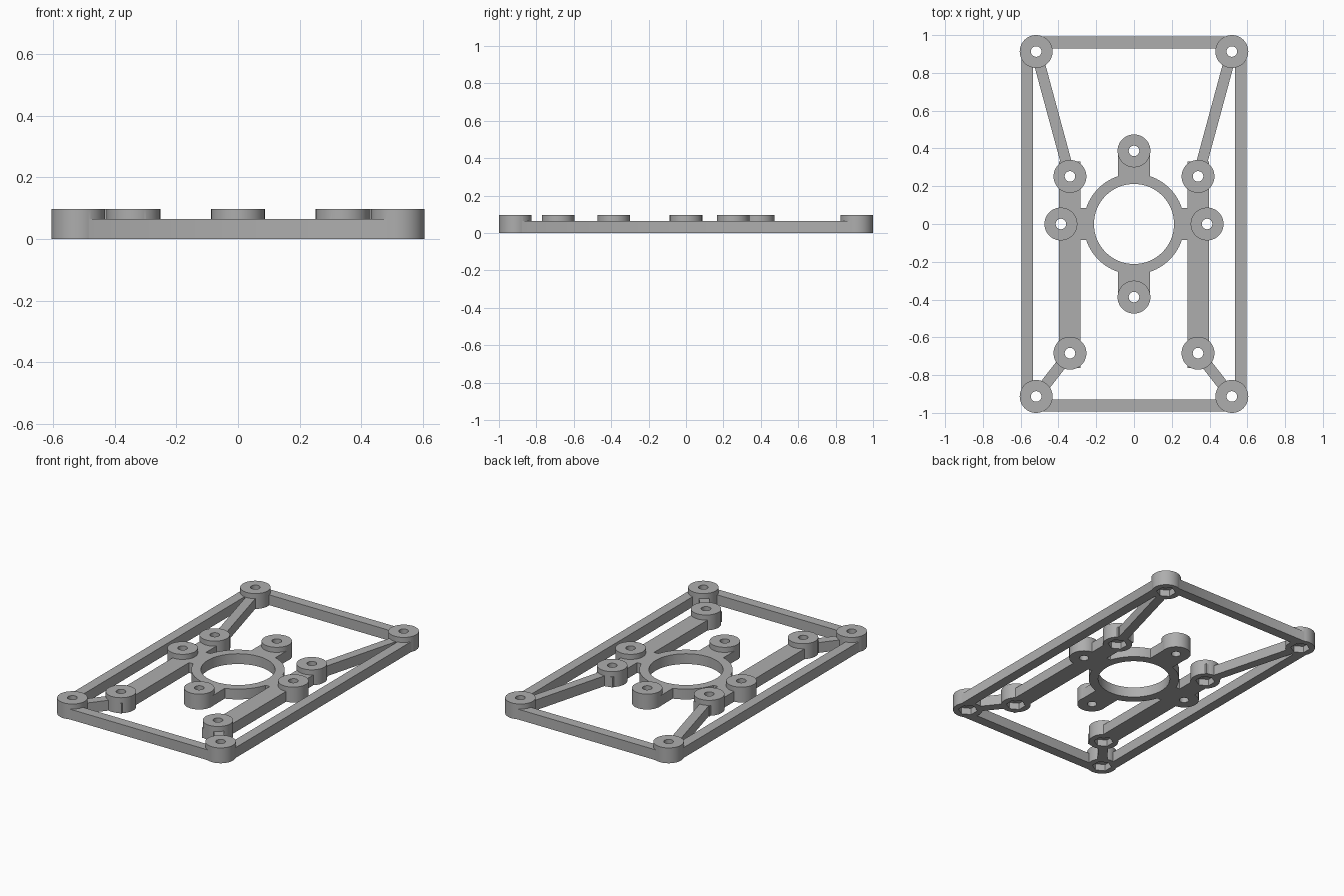
import bpy, bmesh, math
from mathutils import Matrix, Vector

cube = bpy.data.objects.get("Cube")
if cube:
    bpy.data.objects.remove(cube, do_unlink=True)

BAR_H, BOSS_H, BOSS_R = 0.065, 0.097, 0.087
HOLE_R, NUT_R, NUT_DEPTH = 0.028, 0.057, 0.042

grey = bpy.data.materials.new("plain grey")
grey.use_nodes = True
colour = (0.42, 0.42, 0.42, 1)
grey.diffuse_color = colour
grey.node_tree.nodes["Principled BSDF"].inputs["Base Color"].default_value = colour

solids = bpy.data.collections.new("plate solids")
cutters = bpy.data.collections.new("hole cutters")
for col in (solids, cutters):
    bpy.context.scene.collection.children.link(col)


def finish(name, bm, col):
    mesh = bpy.data.meshes.new(name)
    bm.to_mesh(mesh)
    bm.free()
    mesh.materials.append(grey)
    ob = bpy.data.objects.new(name, mesh)
    ob.hide_render = True
    col.objects.link(ob)
    return ob


def cylinder(name, x, y, r, z0, z1, col, sides=64):
    bm = bmesh.new()
    bmesh.ops.create_cone(bm, cap_ends=True, segments=sides, radius1=r, radius2=r,
                          depth=z1 - z0, matrix=Matrix.Translation((x, y, (z0 + z1) / 2)))
    return finish(name, bm, col)


def bar(name, a, b, width):
    """Straight bar of bar height between two plan points."""
    a, b = Vector(a), Vector(b)
    d, mid = b - a, (a + b) / 2
    bm = bmesh.new()
    bmesh.ops.create_cube(bm, size=1, matrix=Matrix.Translation((mid.x, mid.y, BAR_H / 2))
                          @ Matrix.Rotation(math.atan2(d.y, d.x), 4, 'Z')
                          @ Matrix.Diagonal((d.length, width, BAR_H, 1)))
    return finish(name, bm, solids)


def boss(name, x, y, nut):
    cylinder(name, x, y, BOSS_R, 0, BOSS_H, solids)
    cylinder(name + "_hole", x, y, HOLE_R, -0.1, 0.2, cutters, 32)
    if nut:
        cylinder(name + "_nut_pocket", x, y, NUT_R, -0.1, NUT_DEPTH, cutters, 6)


# Central ring, its opening, and four bosses on tabs
cylinder("ring", 0, 0, 0.267, 0, BAR_H, solids, 96)
cylinder("ring_opening", 0, 0, 0.212, -0.1, 0.2, cutters, 96)
for dx, dy in ((1, 0), (-1, 0), (0, 1), (0, -1)):
    centre = Vector((dx, dy)) * 0.387
    bar("ring_tab", centre * 0.55, centre, 0.17)
    boss("ring_boss", centre.x, centre.y, False)

# Mirrored side bars, rails, braces and screw bosses
for s in (1, -1):
    bar("side_bar", (s * 0.565, -0.913), (s * 0.565, 0.913), 0.063)
    bar("end_bar", (-0.518, s * 0.961), (0.518, s * 0.961), 0.063)
    bar("rail", (s * 0.339, -0.762), (s * 0.339, 0.33), 0.114)
    for corner_y, rail_y in ((0.913, 0.252), (-0.913, -0.684)):
        bar("brace", (s * 0.518, corner_y), (s * 0.339, rail_y), 0.058)
        boss("corner_boss", s * 0.518, corner_y, True)
        boss("rail_boss", s * 0.339, rail_y, True)

# Fuse the solids, then cut the holes and nut pockets
plate = solids.objects["ring"]
plate.name = "mounting_plate"
solids.objects.unlink(plate)
bpy.context.scene.collection.objects.link(plate)
for op, col in (('UNION', solids), ('DIFFERENCE', cutters)):
    mod = plate.modifiers.new(op.title(), 'BOOLEAN')
    mod.operation = op
    mod.operand_type = 'COLLECTION'
    mod.collection = col
    mod.solver = 'EXACT'
    mod.use_self = True
deps = bpy.context.evaluated_depsgraph_get()
result = bpy.data.meshes.new_from_object(plate.evaluated_get(deps))
plate.modifiers.clear()
plate.data = result
plate.hide_render = False
result.materials.clear()
result.materials.append(grey)
for poly in result.polygons:
    poly.material_index = 0

# Remove the helpers
for col in (solids, cutters):
    for ob in list(col.objects):
        bpy.data.objects.remove(ob, do_unlink=True)
    bpy.data.collections.remove(col)

bpy.ops.object.select_all(action='DESELECT')
plate.select_set(True)
bpy.context.view_layer.objects.active = plate
bpy.ops.object.shade_smooth_by_angle(angle=math.radians(30))
